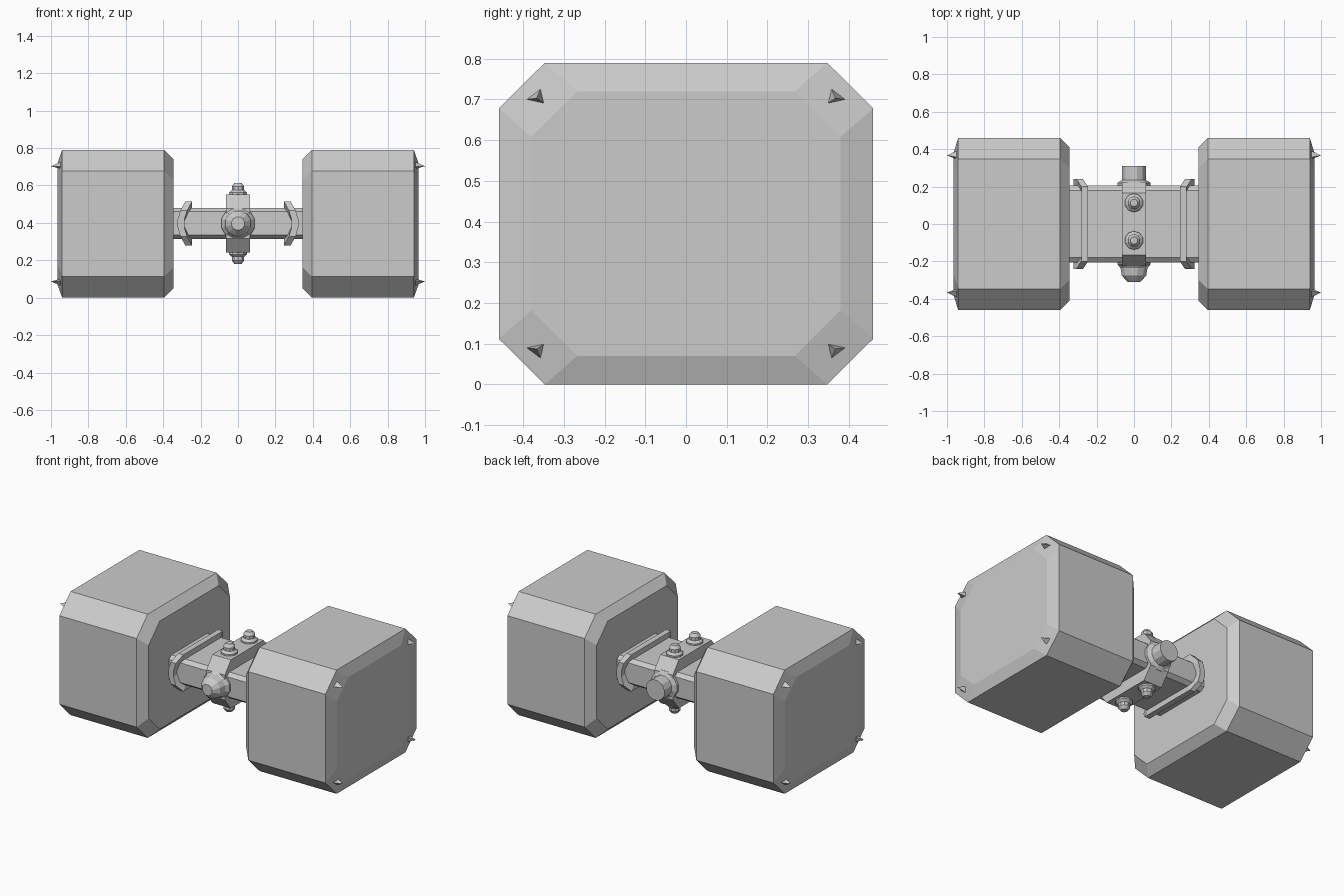
import bpy, bmesh
from math import sin, cos, pi

if "Cube" in bpy.data.objects:
    bpy.data.objects.remove(bpy.data.objects["Cube"])

ZC = 0.397  # height of the handle axis


def make(name, verts, faces):
    me = bpy.data.meshes.new(name)
    bm = bmesh.new()
    vs = [bm.verts.new(v) for v in verts]
    for f in faces:
        bm.faces.new([vs[i] for i in f])
    bmesh.ops.recalc_face_normals(bm, faces=bm.faces)
    bm.to_mesh(me)
    bm.free()
    ob = bpy.data.objects.new(name, me)
    bpy.context.collection.objects.link(ob)
    return ob


def loft(name, rings, closed=False):
    """Skin a list of equal rings; cap the ends, or join last to first."""
    n, m = len(rings[0]), len(rings)
    faces = []
    for r in range(m if closed else m - 1):
        a, b = r * n, ((r + 1) % m) * n
        faces += [(a + i, a + (i + 1) % n, b + (i + 1) % n, b + i) for i in range(n)]
    if not closed:
        faces += [tuple(range(n)), tuple(range((m - 1) * n, m * n))]
    return make(name, [v for r in rings for v in r], faces)


def octagon(x, hy, hz, cy, cz, zc=ZC):
    """Chamfered rectangle in the yz plane at x."""
    q = [(hy, hz - cz), (hy - cy, hz)]
    pts = q + [(-y, z) for y, z in q[::-1]]
    pts += [(-y, -z) for y, z in pts]
    return [(x, y, zc + z) for y, z in pts]


def turned(name, profile, sides, place):
    """Lathe (radius, height) pairs; place maps local axes to world."""
    rings = [[place(r * cos(2 * pi * (i + .5) / sides), r * sin(2 * pi * (i + .5) / sides), h)
              for i in range(sides)] for r, h in profile]
    return loft(name, rings)


# handle bar
loft("handle_bar", [octagon(x, .205, .083, .025, .02) for x in (-.37, .37)])

# central clamp band
loft("clamp_band", [octagon(x, .225, .155, .06, .075) for x in (-.065, .065)])

for s, side in ((-1, "left"), (1, "right")):
    # hammer block with bevelled inner and outer ends
    loft("block_" + side, [octagon(s * x, .46 - d, .395 - e, .113, .112, .395)
                           for x, d, e in ((.345, .05, .05), (.395, 0, 0),
                                           (.94, 0, 0), (.965, .08, .07))])

    # saddle-shaped collar: x centre, y, z offset per station
    quarter = [(.305, .24, .02), (.29, .24, .07), (.264, .20, .117)]
    st = quarter + [(x, -y, z) for x, y, z in quarter[::-1]]
    st += [(x, -y, -z) for x, y, z in st]
    rings = []
    for x, y, z in st:
        w = .018
        iy, iz = y * .83, z * .6
        rings.append([(s * (x - w), y, ZC + z), (s * (x + w), y, ZC + z),
                      (s * (x + w), iy, ZC + iz), (s * (x - w), iy, ZC + iz)])
    loft("collar_" + side, rings, closed=True)

    # three-sided corner spikes
    tri = [(.392, .305), (.357, .332), (.345, .293)]
    for sy in (-1, 1):
        for sz in (-1, 1):
            v = [(s * .945, sy * y, .395 + sz * z) for y, z in tri]
            v.append((s * 1.0, sy * .367, .395 + sz * .308))
            make("spike_" + side, v, [(0, 1, 2), (0, 1, 3), (1, 2, 3), (2, 0, 3)])

# screws above and below the band
screw = [(.05, .14), (.05, .165), (.04, .174), (.035, .178), (.035, .198), (.02, .217)]
for sz in (-1, 1):
    for y0 in (.113, -.088):
        turned("screw", screw, 10, lambda a, b, h: (a, y0 + b, ZC + sz * h))

# front bolt: flange and stepped rounded head
turned("front_bolt", [(.092, .19), (.092, .215), (.075, .235), (.068, .275), (.036, .31)],
       12, lambda a, b, h: (a, -h, ZC + b))

# rear bolt: flange and plain cylindrical head
turned("rear_bolt", [(.092, .19), (.092, .22), (.066, .235), (.066, .31)],
       12, lambda a, b, h: (a, h, ZC + b))
